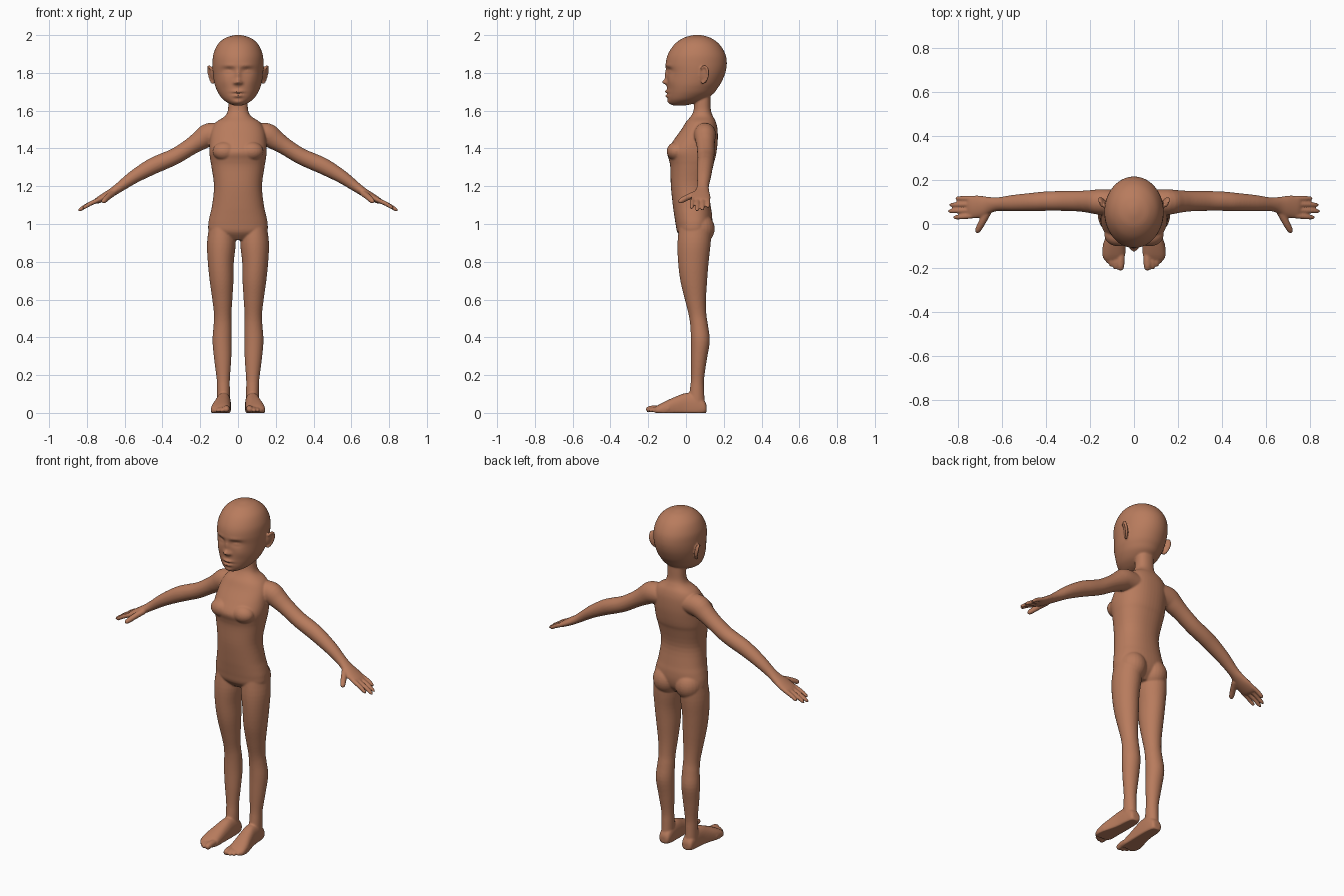
import bpy, bmesh, math
from mathutils import Vector, Matrix

X, Y, Z = Vector((1, 0, 0)), Vector((0, 1, 0)), Vector((0, 0, 1))
bm = bmesh.new()


def smooth_rows(rows, n):
    """Catmull-Rom interpolation of ring parameters."""
    rows = [tuple(r) for r in rows]
    out = []
    for i in range(len(rows) - 1):
        a, b = rows[max(i - 1, 0)], rows[i]
        c, d = rows[i + 1], rows[min(i + 2, len(rows) - 1)]
        for k in range(n):
            t = k / n
            out.append([0.5 * (2 * q + (r - p) * t + (2 * p - 5 * q + 4 * r - s) * t * t
                               + (3 * q - p - 3 * r + s) * t ** 3)
                        for p, q, r, s in zip(a, b, c, d)])
    out.append(list(rows[-1]))
    return out


def tube(rows, depth, axis=None, sides=32, n=4, p=2.0):
    """Loft of rings (x, y, z, width, depth); returns its vertices."""
    rows = smooth_rows(rows, n)
    pts = [Vector(r[:3]) for r in rows]
    rings = []
    for i, r in enumerate(rows):
        t = axis or (pts[min(i + 1, len(pts) - 1)] - pts[max(i - 1, 0)]).normalized()
        u = (depth - t * depth.dot(t)).normalized()
        v = t.cross(u)
        ring = []
        for k in range(sides):
            a = 2 * math.pi * k / sides
            c, s = math.cos(a), math.sin(a)
            c = math.copysign(abs(c) ** (2 / p), c)
            s = math.copysign(abs(s) ** (2 / p), s)
            ring.append(bm.verts.new(pts[i] + v * c * max(r[3], .001) + u * s * max(r[4], .001)))
        rings.append(ring)
    for a, b in zip(rings, rings[1:]):
        for k in range(sides):
            j = (k + 1) % sides
            bm.faces.new((a[k], a[j], b[j], b[k]))
    bm.faces.new(rings[0][::-1])
    bm.faces.new(rings[-1])
    return [v for ring in rings for v in ring]


def profile(rows):
    """(z, front y, back y, half width) -> ring rows on the centre line."""
    return [(0, (f + b) / 2, z, w, (b - f) / 2) for z, f, b, w in rows]


def ball(matrix, radii):
    bmesh.ops.create_uvsphere(bm, u_segments=24, v_segments=16, radius=1,
                              matrix=matrix @ Matrix.Diagonal((*radii, 1)))


def digit(base, tip, r, depth, drop=0.0):
    """Finger or toe with a rounded end."""
    a, b = Vector(base), Vector(tip)
    rows = []
    for t, k in ((0, 1.1), (.5, 1.05), (.8, .95), (.93, .75), (1, .25)):
        q = a.lerp(b, t) + Z * drop * math.sin(math.pi * t)
        rows.append((*q, r * k, r * k))
    tube(rows, depth, sides=16)


# Torso and neck
tube(profile([
    (.915, -.01, .09, .06), (.955, -.045, .125, .148), (1.0, -.055, .138, .157),
    (1.05, -.063, .138, .148), (1.1, -.07, .13, .137), (1.2, -.08, .12, .127),
    (1.3, -.083, .14, .14), (1.34, -.09, .153, .147), (1.385, -.1, .162, .152),
    (1.44, -.068, .168, .15), (1.5, -.025, .167, .14), (1.54, .0, .158, .115),
    (1.57, .025, .143, .07), (1.6, .04, .132, .054), (1.65, .045, .13, .051),
    (1.7, .05, .13, .05)]), Y, Z, 48, p=2.25)

# Buttock and chest fullness (mirrored later)
ball(Matrix.Translation((.072, .07, .975)), (.078, .082, .085))
ball(Matrix.Translation((.07, -.05, 1.385)), (.065, .052, .05))

# Head
head = tube(profile([
    (1.628, -.07, .0, .025), (1.64, -.088, .05, .052), (1.66, -.097, .10, .08),
    (1.69, -.1, .145, .103), (1.72, -.1, .168, .117), (1.75, -.1, .187, .126),
    (1.8, -.102, .208, .133), (1.85, -.107, .216, .135), (1.9, -.095, .208, .13),
    (1.95, -.062, .178, .108), (1.983, -.018, .135, .071), (1.997, .025, .095, .03),
    (2.001, .05, .07, .008)]), Y, Z, 96, n=10)

# Face relief: (x, z, spread x, spread z, push along y)
FACE = [
    (.048, 1.812, .030, .017, .013), (.050, 1.807, .020, .008, -.007),   # eyes
    (.045, 1.838, .035, .010, -.004), (.070, 1.755, .030, .030, -.005),  # brow, cheek
    (0, 1.790, .014, .030, -.011), (0, 1.752, .015, .014, -.027),        # nose
    (.018, 1.747, .009, .008, -.010),                                    # nostril
    (0, 1.701, .028, .007, -.014), (0, 1.678, .023, .007, -.012),        # lips
    (0, 1.690, .035, .004, .007), (0, 1.663, .022, .006, .004),          # mouth line
    (0, 1.645, .025, .012, -.006)]                                       # chin
for v in head:
    if v.co.y < .01:
        x, z = abs(v.co.x), v.co.z
        v.co.y += sum(d * math.exp(-((x - bx) / sx) ** 2 - ((z - bz) / sz) ** 2)
                      for bx, bz, sx, sz, d in FACE)

# Ear: thin shell with a raised rim
ear = (Matrix.Translation((.138, .095, 1.792)) @ Matrix.Rotation(-.4, 4, 'Z')
       @ Matrix.Rotation(.17, 4, 'Y') @ Matrix.Rotation(-.28, 4, 'X'))
ball(ear, (.009, .026, .046))
rim = []
for i in range(10):
    a = math.radians(-95 + 27 * i)
    rim.append((*(ear @ Vector((.006, .024 * math.cos(a), .045 * math.sin(a)))), .007, .007))
tube(rim, X, sides=12)

# Leg
tube([(.085, .05, 1.0, .066, .085), (.088, .043, .9, .076, .088), (.091, .039, .8, .069, .081),
      (.087, .041, .7, .063, .071), (.083, .05, .6, .053, .056), (.081, .061, .52, .046, .047),
      (.0815, .07, .46, .048, .047), (.084, .076, .38, .051, .05), (.081, .068, .28, .045, .042),
      (.078, .061, .18, .035, .035), (.077, .058, .12, .034, .038), (.077, .055, .04, .034, .045)],
     Y, Z)

# Foot and toes
tube([(.075, .109, .022, .02, .018), (.075, .098, .028, .032, .036), (.075, .06, .035, .037, .065),
      (.077, .0, .035, .04, .07), (.083, -.05, .028, .045, .06), (.09, -.1, .02, .051, .046),
      (.092, -.14, .015, .052, .031), (.094, -.162, .012, .043, .02)], Z, Y, p=2.4)
for x, y, r in ((.062, -.211, .017), (.085, -.207, .0115), (.104, -.195, .011),
                (.12, -.178, .0105), (.134, -.158, .01)):
    digit((x - .002, y + .065, .022), (x, y, r * .8), r, Z, .004)

# Arm
tube([(.08, .1, 1.475, .055, .055), (.15, .1, 1.473, .062, .058), (.2, .102, 1.443, .053, .052),
      (.25, .104, 1.41, .045, .047), (.33, .105, 1.36, .043, .045), (.4, .104, 1.329, .044, .044),
      (.46, .1, 1.302, .043, .042), (.55, .095, 1.25, .035, .037), (.62, .09, 1.2, .027, .031),
      (.66, .086, 1.172, .023, .038), (.7, .08, 1.148, .021, .05), (.74, .077, 1.126, .017, .052),
      (.757, .076, 1.117, .011, .046)], Y)

# Fingers and thumb
for yb, tip in ((.117, (.812, .116, 1.088)), (.09, (.84, .087, 1.073)),
                (.063, (.847, .058, 1.069)), (.037, (.822, .029, 1.082))):
    digit((.735, yb, 1.129), tip, .0112, Y, .004)
digit((.662, .06, 1.163), (.717, -.04, 1.115), .0155, Z, .003)

# Flat soles, then one blended skin
for v in bm.verts:
    v.co.z = max(v.co.z, 0)
bmesh.ops.recalc_face_normals(bm, faces=bm.faces)
mesh = bpy.data.meshes.new("body")
bm.to_mesh(mesh)
bm.free()
body = bpy.data.objects.new("body", mesh)
bpy.context.collection.objects.link(body)

skin = bpy.data.materials.new("brown skin")
skin.diffuse_color = (.48, .20, .11, 1)
mesh.materials.append(skin)

mirror = body.modifiers.new("mirror", 'MIRROR')
mirror.use_mirror_merge = False
remesh = body.modifiers.new("blend", 'REMESH')
remesh.mode = 'VOXEL'
remesh.voxel_size = .005
remesh.use_smooth_shade = True
relax = body.modifiers.new("relax", 'SMOOTH')
relax.factor = .5
relax.iterations = 5
